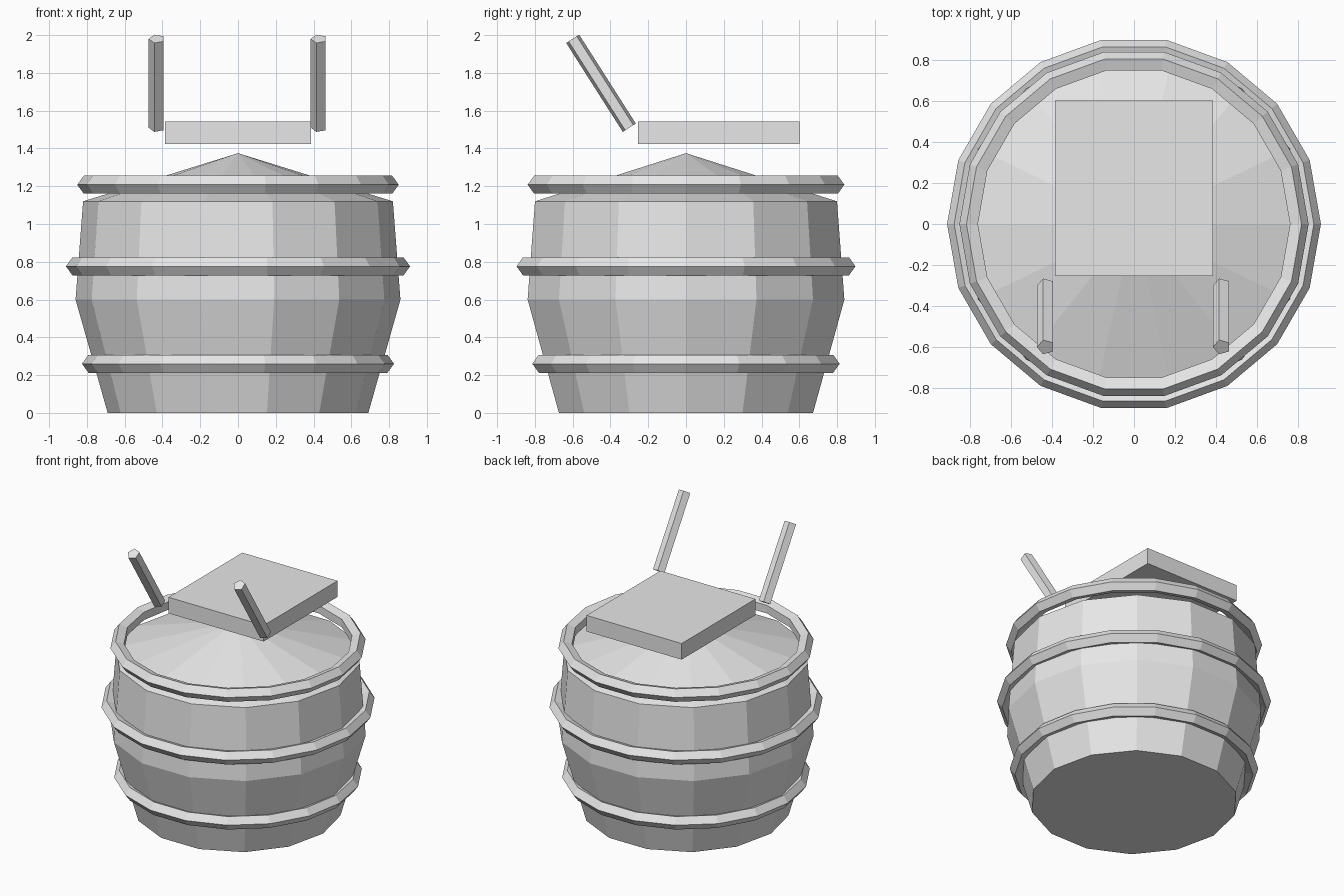
import bpy
import bmesh
from math import cos, sin, radians, tau
from mathutils import Matrix

cube = bpy.data.objects.get("Cube")
if cube:
    bpy.data.objects.remove(cube, do_unlink=True)

grey = bpy.data.materials.new("plain grey")
grey.use_nodes = True
grey.diffuse_color = (0.8, 0.8, 0.8, 1)
grey.node_tree.nodes["Principled BSDF"].inputs["Base Color"].default_value = grey.diffuse_color


def finish(bm, name):
    """Turn a bmesh into a flat-shaded object."""
    bmesh.ops.recalc_face_normals(bm, faces=bm.faces)
    mesh = bpy.data.meshes.new(name)
    bm.to_mesh(mesh)
    bm.free()
    mesh.materials.append(grey)
    obj = bpy.data.objects.new(name, mesh)
    bpy.context.collection.objects.link(obj)
    return obj


def loop(bm, radius, z, sides):
    return [bm.verts.new((radius * cos(tau * i / sides), radius * sin(tau * i / sides), z))
            for i in range(sides)]


def bridge(bm, low, high):
    n = len(low)
    for i in range(n):
        j = (i + 1) % n
        bm.faces.new((low[i], low[j], high[j], high[i]))


# Barrel: bulging staves, flat base and a shallow conical lid
SIDES = 14
bm = bmesh.new()
loops = [loop(bm, r, z, SIDES) for r, z in ((0.69, 0), (0.86, 0.6), (0.82, 1.12))]
for low, high in zip(loops, loops[1:]):
    bridge(bm, low, high)
bm.faces.new(loops[0][::-1])
apex = bm.verts.new((0, 0, 1.375))
rim = loops[-1]
for i in range(SIDES):
    bm.faces.new((rim[i], rim[(i + 1) % SIDES], apex))
finish(bm, "barrel_body")


# Hoops: rings with a five-sided section
def hoop(name, radius, z, thick=0.05):
    bm = bmesh.new()
    loops = [loop(bm, radius + thick * cos(tau * k / 5), z + thick * sin(tau * k / 5), 18)
             for k in range(5)]
    for k in range(5):
        bridge(bm, loops[k], loops[(k + 1) % 5])
    finish(bm, name)


hoop("lower_hoop", 0.776, 0.26)
hoop("middle_hoop", 0.861, 0.776)
hoop("upper_hoop", 0.801, 1.208)

# Flat slab hovering above the lid
bm = bmesh.new()
bmesh.ops.create_cube(bm, size=1, matrix=Matrix.Translation((0, 0.174, 1.483))
                      @ Matrix.Diagonal((0.772, 0.856, 0.118, 1)))
finish(bm, "slab")

# Two five-sided rods leaning forward, one ridge towards -x
for name, x in (("left_rod", 0.428), ("right_rod", -0.43)):
    bm = bmesh.new()
    low, high = (loop(bm, -0.043, z, 5) for z in (-0.279, 0.279))
    bridge(bm, low, high)
    bm.faces.new(low[::-1])
    bm.faces.new(high)
    bm.transform(Matrix.Translation((x, -0.45, 1.745)) @ Matrix.Rotation(radians(32.5), 4, 'X'))
    finish(bm, name)
